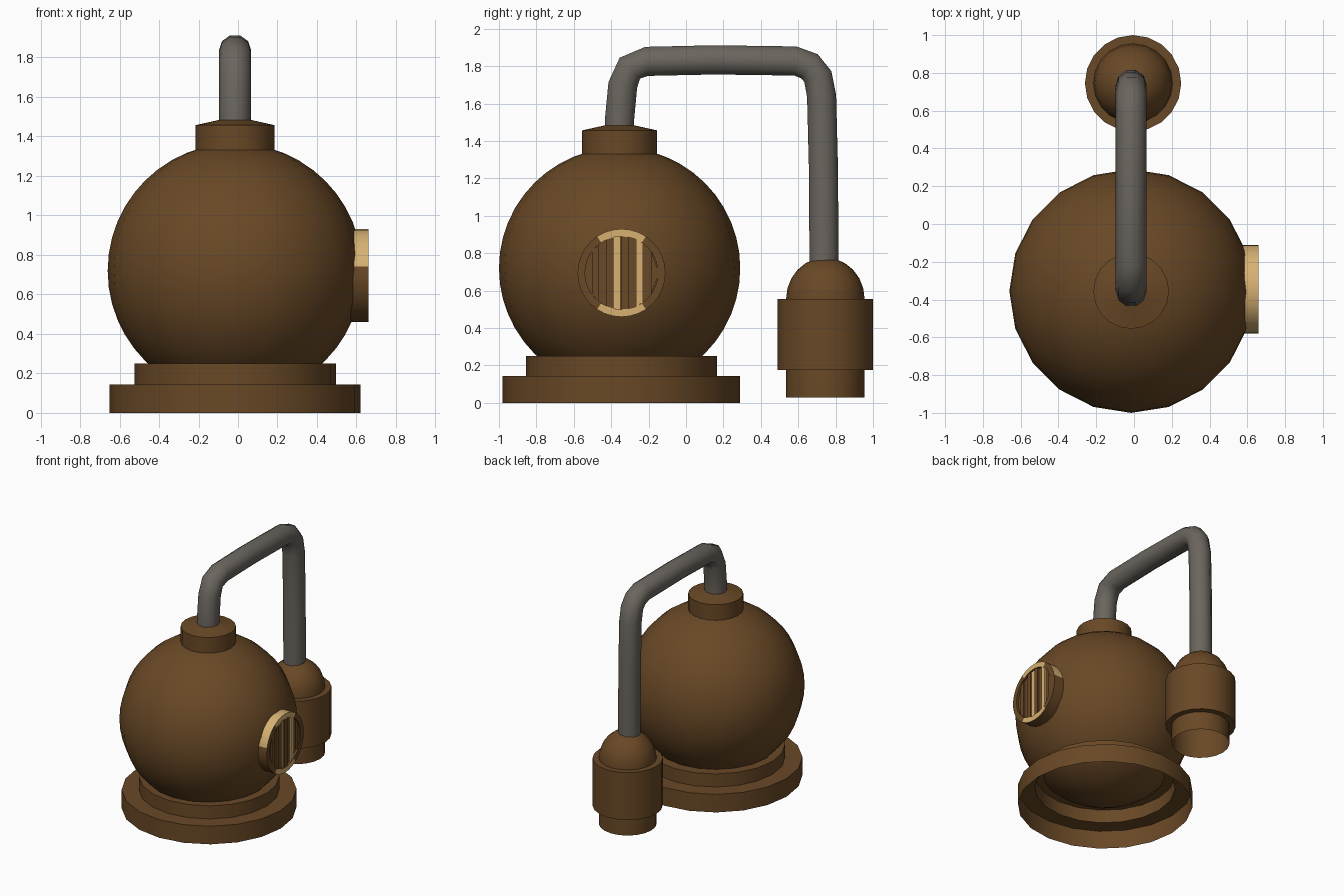
import bpy, bmesh, math
from mathutils import Vector

if "Cube" in bpy.data.objects:
    bpy.data.objects.remove(bpy.data.objects["Cube"])


def material(name, rgb):
    m = bpy.data.materials.new(name)
    m.diffuse_color = (*rgb, 1)
    m.use_nodes = True
    m.node_tree.nodes["Principled BSDF"].inputs["Base Color"].default_value = m.diffuse_color
    return m


BROWN = material("copper brown", (0.14, 0.065, 0.019))
TAN = material("pale brass", (0.68, 0.44, 0.17))
GREY = material("pipe grey", (0.145, 0.13, 0.112))


def make(name, bm, mats, angle=32):
    me = bpy.data.meshes.new(name)
    bm.to_mesh(me)
    bm.free()
    ob = bpy.data.objects.new(name, me)
    bpy.context.collection.objects.link(ob)
    for m in mats:
        me.materials.append(m)
    bpy.ops.object.select_all(action='DESELECT')
    ob.select_set(True)
    bpy.context.view_layer.objects.active = ob
    bpy.ops.object.shade_smooth_by_angle(angle=math.radians(angle))
    return ob


def skin(bm, rings):
    """Bridge a list of equal rings of points with quads."""
    rows = [[bm.verts.new(p) for p in ring] for ring in rings]
    n = len(rows[0])
    for a, b in zip(rows, rows[1:]):
        for j in range(n):
            k = (j + 1) % n
            bm.faces.new((a[j], a[k], b[k], b[j]))
    return rows


def lathe(name, profile, cx, cy, sides=20):
    """Spin (radius, z) points about a vertical axis."""
    bm = bmesh.new()
    skin(bm, [[(cx + r * math.cos(math.tau * j / sides),
                cy + r * math.sin(math.tau * j / sides), z)
               for j in range(sides)] for r, z in profile])
    return make(name, bm, [BROWN])


CX, CY = -0.015, -0.355

# Round boiler
bm = bmesh.new()
bmesh.ops.create_uvsphere(bm, u_segments=20, v_segments=24, radius=0.645)
bmesh.ops.translate(bm, verts=bm.verts, vec=(CX, CY, 0.72))
make("boiler", bm, [BROWN])

# Stepped hollow base
lathe("base", [(0.635, 0), (0.635, 0.145), (0.51, 0.145), (0.51, 0.25), (0.42, 0.25)],
      CX, -0.345)

# Collar on top of the boiler
lathe("collar", [(0.2, 1.31), (0.2, 1.457), (0.06, 1.488)], CX, CY)

# Small vessel: open-bottomed body with dome, and a wider jacket
VX, VY = -0.005, 0.745
dome = [(0.21 * math.cos(t), 0.555 + 0.222 * math.sin(t))
        for t in (math.radians(a) for a in range(0, 76, 15))]
lathe("vessel_body", [(0.21, 0.03)] + dome + [(0.02, 0.77)], VX, VY)
lathe("vessel_jacket", [(0.21, 0.175), (0.255, 0.175), (0.255, 0.555), (0.21, 0.555)], VX, VY)

# Bent pipe between boiler and vessel
path = [(-0.357, 1.44), (-0.355, 1.52), (-0.338, 1.70), (-0.30, 1.79), (-0.21, 1.826),
        (0.15, 1.834), (0.585, 1.828), (0.66, 1.80), (0.705, 1.745), (0.725, 1.64),
        (0.735, 1.25), (0.738, 0.74)]
path = [Vector((CX, y, z)) for y, z in path]
bm = bmesh.new()
rings = []
for i, p in enumerate(path):
    t = (path[min(i + 1, len(path) - 1)] - path[max(i - 1, 0)]).normalized()
    n = t.cross(Vector((1, 0, 0)))
    rings.append([p + 0.082 * (math.cos(a) * Vector((1, 0, 0)) + math.sin(a) * n)
                  for a in (math.tau * j / 10 for j in range(10))])
skin(bm, rings)
make("pipe", bm, [GREY], 42)

# Porthole rim with recessed disc, facing +x
PY, PZ = -0.345, 0.695
bm = bmesh.new()
rows = skin(bm, [[(x, PY + r * math.cos(math.tau * j / 32), PZ + r * math.sin(math.tau * j / 32))
                  for j in range(32)]
                 for r, x in ((0.235, 0.56), (0.235, 0.66), (0.195, 0.66), (0.195, 0.642))])
bm.faces.new(rows[-1])
bm.normal_update()
for f in bm.faces:
    c = f.calc_center_median()
    r = math.hypot(c.y - PY, c.z - PZ)
    if r > 0.225:      # outer wall: upper part is brass
        f.material_index = int(c.z > 0.75)
    elif r > 0.2:      # front ring: brass at top and bottom
        f.material_index = int(abs(c.y - PY) < 0.105)
make("porthole", bm, [BROWN, TAN])


def slat(name, y0, y1, x0, x1, mat):
    """Upright bar cut to the round opening."""
    bm = bmesh.new()
    rings = []
    for x in (x0, x1):
        ring = []
        for y, s in ((y0, -1), (y1, -1), (y1, 1), (y0, 1)):
            h = math.sqrt(max(0.195 ** 2 - (y - PY) ** 2, 0.0004))
            ring.append((x, y, PZ + s * h))
        rings.append(ring)
    rows = skin(bm, rings)
    bm.faces.new(rows[-1])
    make(name, bm, [mat])


# Slats over the porthole, and one brass strip in a gap
for i in range(5):
    y = -0.503 + 0.079 * i
    slat(f"slat_{i + 1}", y, y + 0.037, 0.64, 0.655, TAN if i == 3 else BROWN)
slat("brass_strip", -0.39, -0.353, 0.64, 0.646, TAN)
